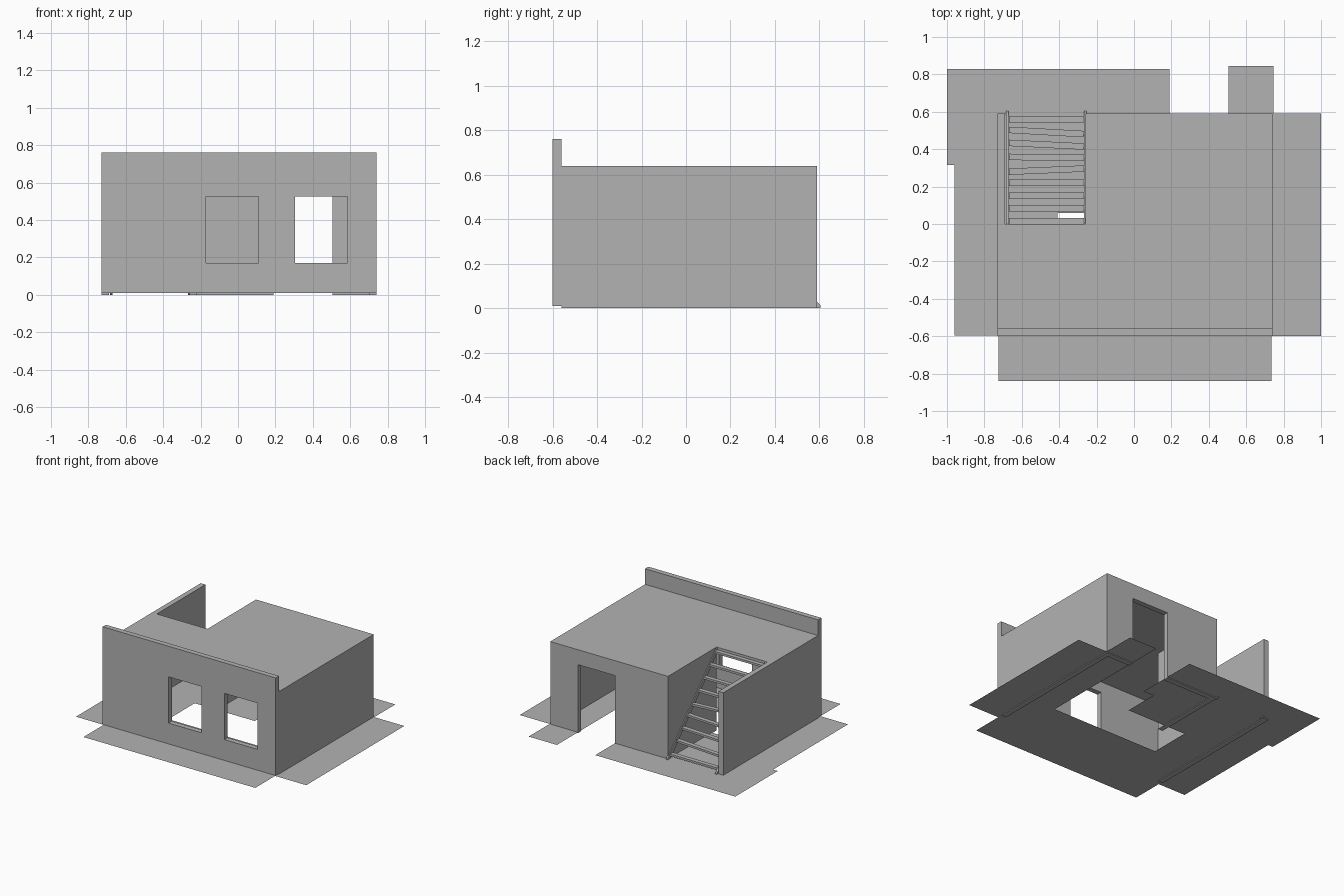
import bpy
import bmesh
import math
import random
from mathutils import Vector

random.seed(4)
cube = bpy.data.objects.get("Cube")
if cube:
    bpy.data.objects.remove(cube)

# One plain grey for everything
grey = bpy.data.materials.new("plaster_grey")
grey.use_nodes = True
COLOUR = (0.45, 0.45, 0.45, 1)
grey.diffuse_color = COLOUR
grey.node_tree.nodes["Principled BSDF"].inputs["Base Color"].default_value = COLOUR


def add_object(name, bm):
    bmesh.ops.recalc_face_normals(bm, faces=bm.faces)
    mesh = bpy.data.meshes.new(name)
    bm.to_mesh(mesh)
    bm.free()
    mesh.materials.append(grey)
    ob = bpy.data.objects.new(name, mesh)
    bpy.context.scene.collection.objects.link(ob)
    return ob


def box(name, x, y, z):
    """Box from three (low, high) ranges."""
    bm = bmesh.new()
    bmesh.ops.create_cube(bm, size=1)
    for v in bm.verts:
        v.co = [r[0] + (c + 0.5) * (r[1] - r[0]) for r, c in zip((x, y, z), v.co)]
    return add_object(name, bm)


def slab(name, outline, z, thickness):
    """Flat outline, extruded upward."""
    bm = bmesh.new()
    face = bm.faces.new([bm.verts.new((x, y, z)) for x, y in outline])
    if thickness:
        top = bmesh.ops.extrude_face_region(bm, geom=[face])["geom"]
        moved = [g for g in top if isinstance(g, bmesh.types.BMVert)]
        bmesh.ops.translate(bm, verts=moved, vec=(0, 0, thickness))
    ngons = [f for f in bm.faces if len(f.verts) > 4]
    bmesh.ops.triangulate(bm, faces=ngons)
    return add_object(name, bm)


def cut(wall, x, y, z):
    """Cut a rectangular opening through a wall."""
    cutter = box("opening_cutter", x, y, z)
    cutter.hide_render = True
    mod = wall.modifiers.new("opening", "BOOLEAN")
    mod.operation = "DIFFERENCE"
    mod.solver = "EXACT"
    mod.object = cutter
    bpy.context.view_layer.objects.active = wall
    bpy.ops.object.modifier_apply(modifier=mod.name)
    bpy.data.objects.remove(cutter)


LEFT, RIGHT, FRONT, BACK = 0.74, -0.73, -0.60, 0.59
ROOF, T = 0.64, 0.04
STAIR = -0.26

# Front wall with parapet and two windows
front_wall = box("front_wall", (RIGHT, LEFT), (FRONT, FRONT + T), (0.01, 0.76))
for x in (-0.17, 0.305):
    cut(front_wall, (x, x + 0.28), (FRONT - 0.1, FRONT + 0.1), (0.17, 0.525))

# Back wall with doorway
back_wall = box("back_wall", (STAIR, LEFT), (BACK - T, BACK), (0, ROOF))
cut(back_wall, (0.19, 0.505), (BACK - 0.1, BACK + 0.1), (-0.1, 0.525))

# Side walls and the wall beside the stairs
inner = (FRONT + T, BACK)
box("left_wall", (LEFT - T, LEFT), (FRONT + T, BACK - T), (0, ROOF))
box("right_wall", (RIGHT, RIGHT + T), inner, (0, ROOF))
box("stair_wall", (STAIR, STAIR + T), (0, BACK - T), (0, ROOF))

# Roof with a corner left open over the stairs
slab("roof", [(RIGHT + T, FRONT + T), (LEFT, FRONT + T), (LEFT, BACK),
              (STAIR, BACK), (STAIR, 0), (RIGHT + T, 0)], ROOF - 0.03, 0.03)

# Ground sheet: aprons on all sides and a stepped gap entering by the door
slab("ground_sheet", [
    (0.505, 0.845), (0.745, 0.845), (0.745, BACK), (1, BACK), (1, FRONT),
    (0.735, FRONT), (0.735, -0.84), (-0.725, -0.84), (-0.725, -0.595),
    (-0.96, -0.595), (-0.96, 0.315), (-1, 0.315), (-1, 0.83), (0.19, 0.83),
    (0.19, 0.33), (0.1, 0.33), (0.1, 0.06), (-0.41, 0.06), (-0.41, -0.26),
    (0.505, -0.26)], 0.006, 0)

# Staircase: two sloping stringers
for side, x in (("right", -0.685), ("left", -0.267)):
    bm = bmesh.new()
    profile = [(0.605, 0), (0.605, 0.012), (0, ROOF), (0, ROOF - 0.04), (0.57, 0)]
    face = bm.faces.new([bm.verts.new((x, y, z)) for y, z in profile])
    ext = bmesh.ops.extrude_face_region(bm, geom=[face])["geom"]
    bmesh.ops.translate(bm, vec=(0.014, 0, 0),
                        verts=[g for g in ext if isinstance(g, bmesh.types.BMVert)])
    add_object(side + "_stringer", bm)

# Treads, the lower ones a little crooked
COUNT = 9
for i in range(COUNT):
    y = 0.56 - i * 0.068
    z = ROOF * (1 - y / 0.6) - 0.01
    tread = box("tread", (-0.2, 0.2), (-0.017, 0.017), (-0.008, 0.008))
    tread.location = Vector((-0.468, y, max(z, 0.02)))
    if 0 < i < 5:
        tread.rotation_euler = (0, math.radians(random.uniform(-2, 2)),
                                math.radians(random.uniform(-4, 4)))
